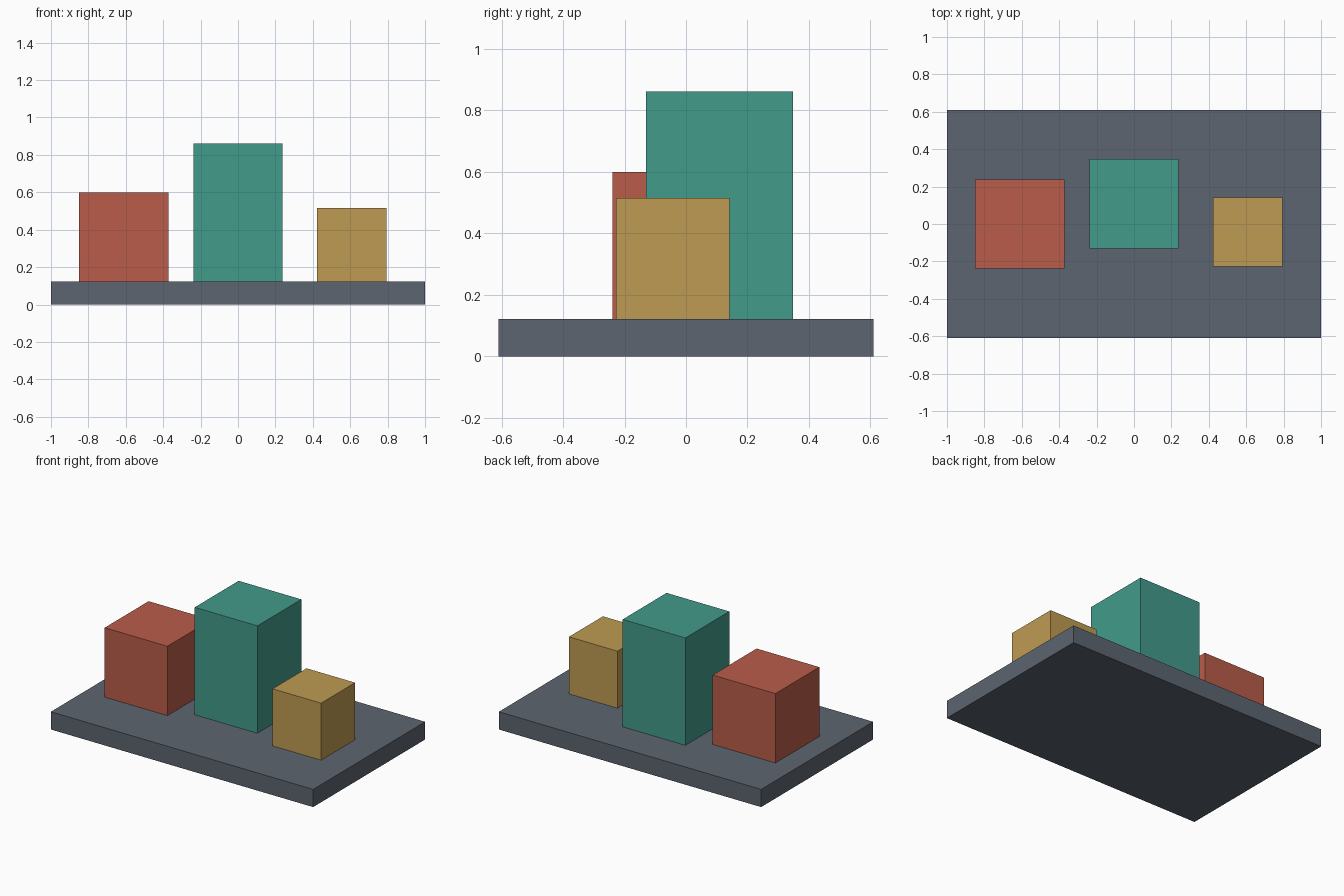
import bpy
import bmesh
from mathutils import Vector

cube = bpy.data.objects.get("Cube")
if cube:
    bpy.data.objects.remove(cube, do_unlink=True)


def material(name, rgb):
    mat = bpy.data.materials.new(name)
    mat.use_nodes = True
    mat.diffuse_color = (*rgb, 1)
    bsdf = next(n for n in mat.node_tree.nodes if n.type == 'BSDF_PRINCIPLED')
    bsdf.inputs["Base Color"].default_value = (*rgb, 1)
    return mat


def box(name, low, high, mat):
    """Flat-shaded box between two opposite corners."""
    low, high = Vector(low), Vector(high)
    size = high - low
    mesh = bpy.data.meshes.new(name)
    bm = bmesh.new()
    bmesh.ops.create_cube(bm, size=1)
    bmesh.ops.scale(bm, vec=size, verts=bm.verts)
    bm.to_mesh(mesh)
    bm.free()
    mesh.materials.append(mat)
    obj = bpy.data.objects.new(name, mesh)
    obj.location = (low + high) / 2
    bpy.context.collection.objects.link(obj)
    return obj


slate = material("slate grey", (0.107, 0.130, 0.162))
red = material("brick red", (0.485, 0.107, 0.069))
teal = material("teal green", (0.054, 0.328, 0.254))
ochre = material("ochre yellow", (0.515, 0.328, 0.084))

# Base slab
BASE_TOP = 0.122
box("base_slab", (-1, -0.61, 0), (1, 0.61, BASE_TOP), slate)

# Three square blocks standing on the slab: centre x, y, width, top height
blocks = [
    ("red_block", -0.61, 0.0, 0.478, 0.60, red),
    ("teal_block", 0.0, 0.109, 0.478, 0.862, teal),
    ("ochre_block", 0.608, -0.043, 0.37, 0.515, ochre),
]
for name, x, y, width, top, mat in blocks:
    h = width / 2
    box(name, (x - h, y - h, BASE_TOP), (x + h, y + h, top), mat)
